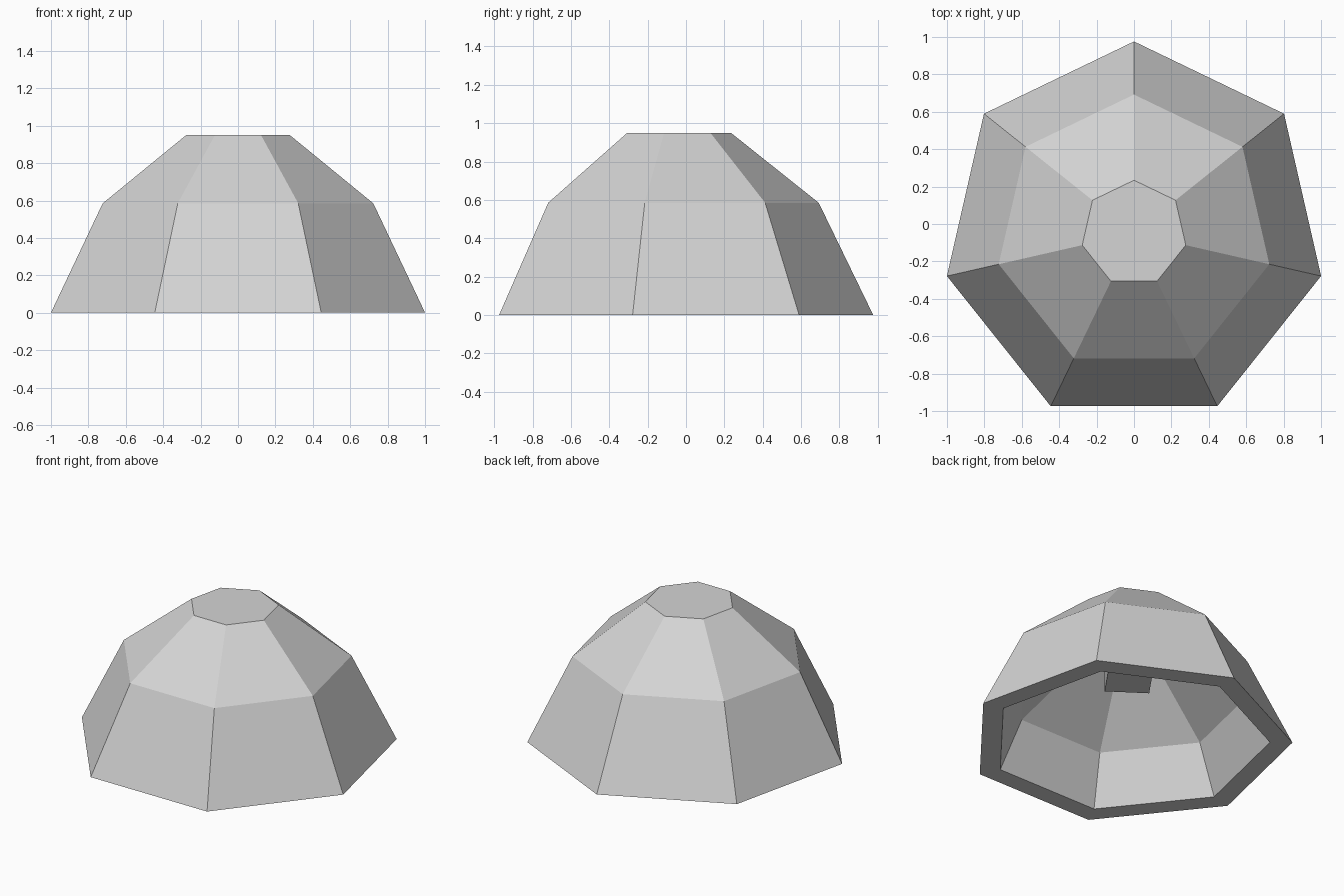
import bpy, bmesh
from math import cos, sin, pi, radians
from mathutils import Matrix

cube = bpy.data.objects.get("Cube")
if cube:
    bpy.data.objects.remove(cube, do_unlink=True)

SIDES = 7
CENTRE_Y = -0.05

grey = bpy.data.materials.new("light_grey")
grey.use_nodes = True
colour = (0.66, 0.66, 0.66, 1)
grey.diffuse_color = colour
grey.node_tree.nodes["Principled BSDF"].inputs["Base Color"].default_value = colour


def finish(name, bm):
    bmesh.ops.recalc_face_normals(bm, faces=bm.faces)
    mesh = bpy.data.meshes.new(name)
    bm.to_mesh(mesh)
    bm.free()
    mesh.materials.append(grey)
    obj = bpy.data.objects.new(name, mesh)
    obj.location.y = CENTRE_Y
    bpy.context.collection.objects.link(obj)
    return obj


# Dome shell: profile from the inner ceiling, round the rim, to the outer roof
profile = [(0.284, 0.68), (0.737, 0.325), (0.885, 0),
           (1.026, 0), (0.742, 0.585), (0.284, 0.95)]
bm = bmesh.new()
rings = []
for radius, z in profile:
    angles = [pi / 2 + 2 * pi * i / SIDES for i in range(SIDES)]
    rings.append([bm.verts.new((radius * cos(a), radius * sin(a), z)) for a in angles])
for low, high in zip(rings, rings[1:]):
    for i in range(SIDES):
        j = (i + 1) % SIDES
        bm.faces.new((low[i], low[j], high[j], high[i]))
bm.faces.new(rings[0])
bm.faces.new(rings[-1])
finish("dome_shell", bm)

# Square block hanging from the inner ceiling
bm = bmesh.new()
bmesh.ops.create_cube(bm, size=0.28, matrix=Matrix.Translation((0, 0, 0.57)) @ Matrix.Rotation(radians(55), 4, "Z"))
finish("ceiling_block", bm)
